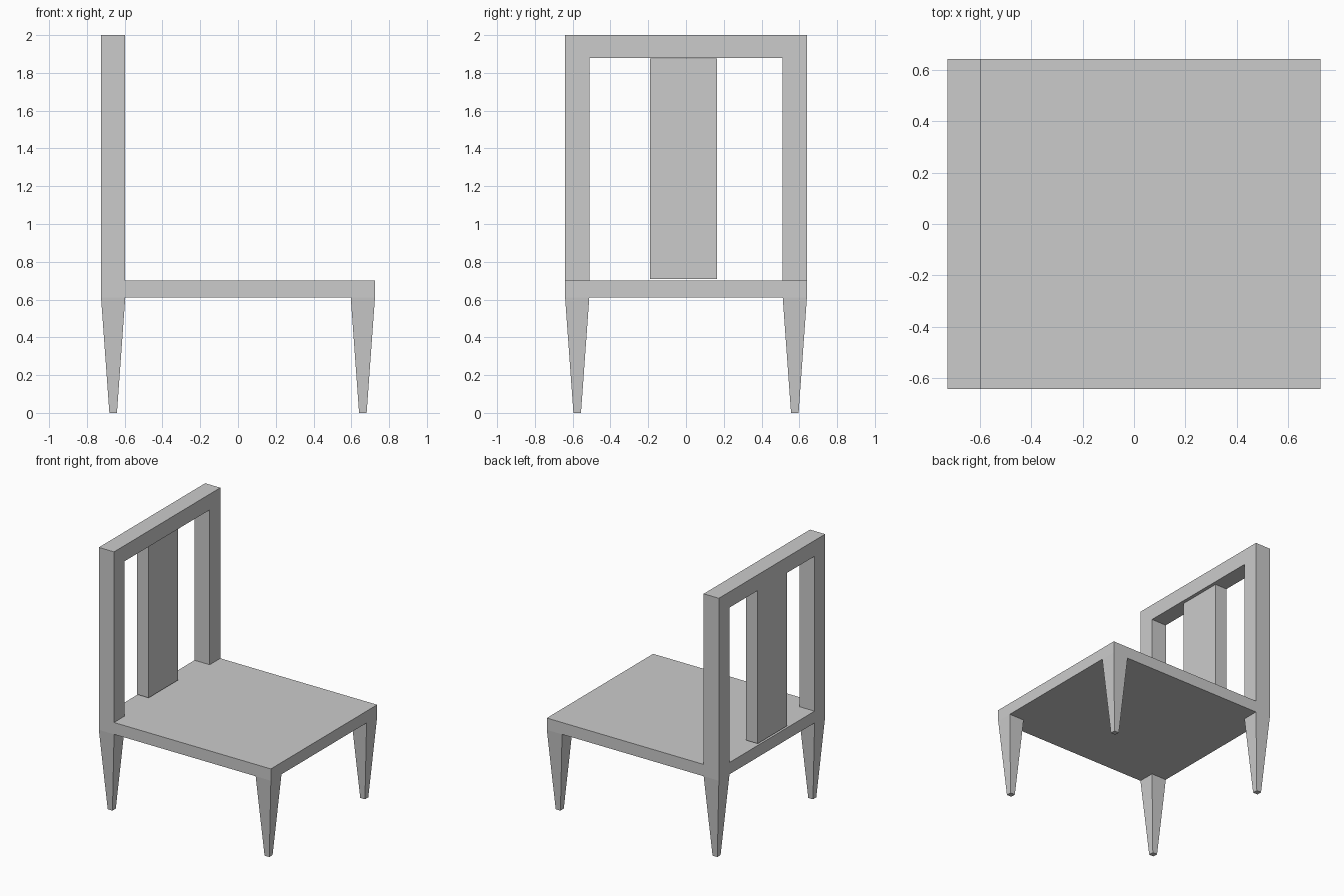
import bpy, bmesh

if "Cube" in bpy.data.objects:
    bpy.data.objects.remove(bpy.data.objects["Cube"])

HX, HY = 0.725, 0.64          # half footprint
T = 0.128                     # post / leg / rail thickness
SEAT_LOW, SEAT_TOP = 0.61, 0.70
FOOT = 0.04                   # foot width


def make_object(name, bm):
    bmesh.ops.recalc_face_normals(bm, faces=bm.faces)
    mesh = bpy.data.meshes.new(name)
    bm.to_mesh(mesh)
    bm.free()
    obj = bpy.data.objects.new(name, mesh)
    bpy.context.collection.objects.link(obj)
    return obj


def box(name, lo, hi, bottom_scale=1.0):
    """Box between two corners; the bottom can be narrowed for a taper."""
    bm = bmesh.new()
    bmesh.ops.create_cube(bm, size=1)
    for v in bm.verts:
        s = bottom_scale if v.co.z < 0 else 1.0
        v.co.x *= s
        v.co.y *= s
        for i in range(3):
            v.co[i] = (lo[i] + hi[i]) / 2 + v.co[i] * (hi[i] - lo[i])
    return make_object(name, bm)


def profile_yz(name, points, x0, x1):
    """Extrude a y-z outline from x0 to x1."""
    bm = bmesh.new()
    face = bm.faces.new([bm.verts.new((x0, y, z)) for y, z in points])
    ext = bmesh.ops.extrude_face_region(bm, geom=[face])
    moved = [g for g in ext["geom"] if isinstance(g, bmesh.types.BMVert)]
    bmesh.ops.translate(bm, verts=moved, vec=(x1 - x0, 0, 0))
    return make_object(name, bm)


# Flat seat slab
box("seat", (-HX, -HY, SEAT_LOW), (HX, HY, SEAT_TOP))

# Four tapered legs, flush with the seat corners
for x_name, sx in (("back", -1), ("front", 1)):
    for y_name, sy in (("right", -1), ("left", 1)):
        cx, cy = sx * (HX - T / 2), sy * (HY - T / 2)
        box(f"{x_name}_leg_{y_name}",
            (cx - T / 2, cy - T / 2, 0), (cx + T / 2, cy + T / 2, SEAT_LOW),
            FOOT / T)

# Back frame: two posts and top rail in one outline
yi, zi = HY - T, 1.88
profile_yz("back_frame",
           [(-HY, SEAT_TOP), (-HY, 2), (HY, 2), (HY, SEAT_TOP),
            (yi, SEAT_TOP), (yi, zi), (-yi, zi), (-yi, SEAT_TOP)],
           -HX, -HX + T)

# Central back splat, slightly off centre and just clear of seat and rail
box("back_splat", (-0.72, -0.19, 0.71), (-0.62, 0.165, 1.877))
